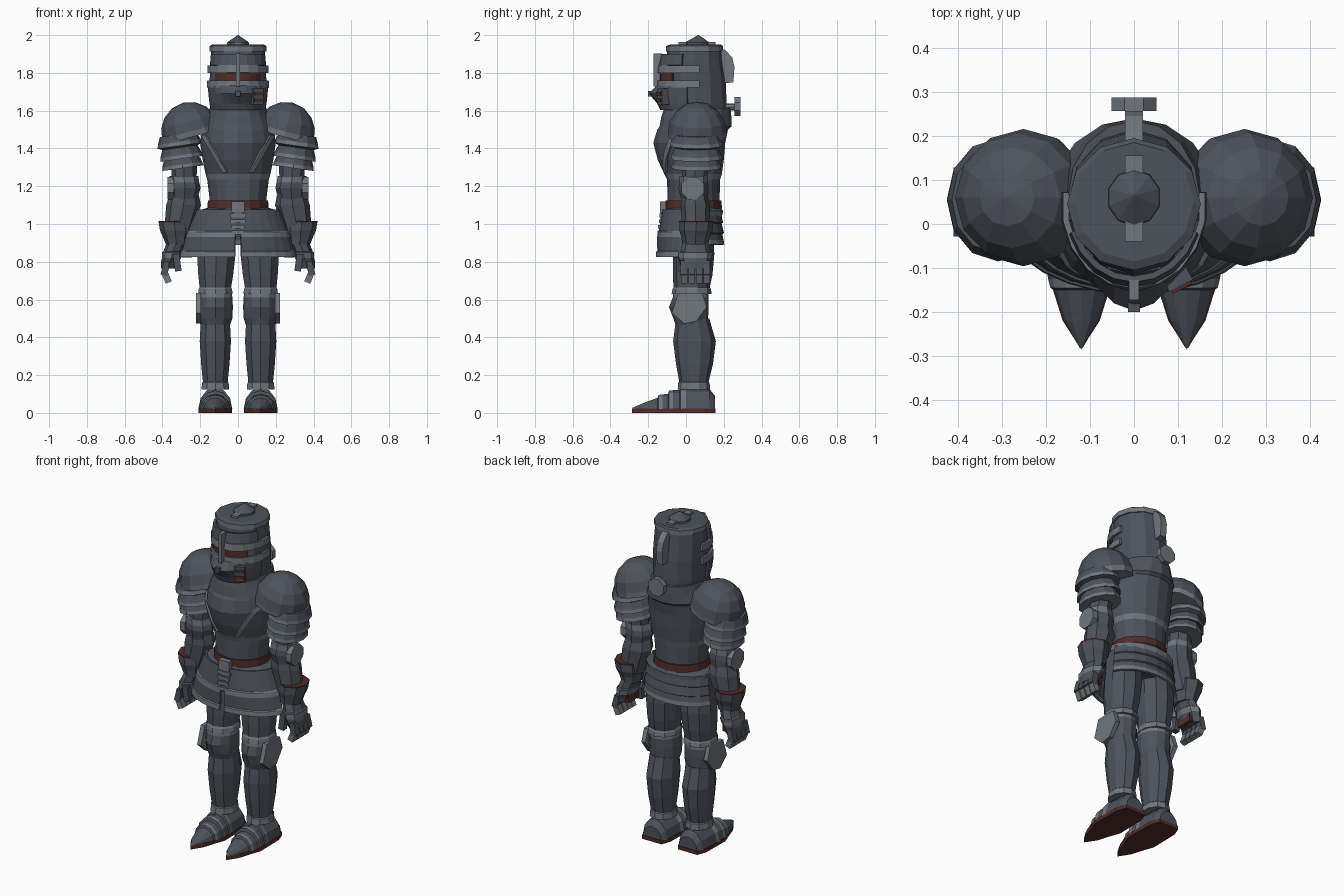
import bpy, bmesh, math
from mathutils import Matrix, Vector

STEEL, TRIM, BROWN = 0, 1, 2
MATS = []
for nm, col in (("dark_steel", (0.075, 0.085, 0.105)), ("light_steel", (0.165, 0.185, 0.21)),
                ("dark_leather", (0.085, 0.026, 0.022))):
    m = bpy.data.materials.new(nm)
    m.diffuse_color = (*col, 1)
    MATS.append(m)


def finish(name, bm, mirror=False, thick=0):
    bmesh.ops.recalc_face_normals(bm, faces=bm.faces[:])
    me = bpy.data.meshes.new(name)
    bm.to_mesh(me)
    bm.free()
    for m in MATS:
        me.materials.append(m)
    ob = bpy.data.objects.new(name, me)
    bpy.context.collection.objects.link(ob)
    if thick:
        s = ob.modifiers.new("thickness", 'SOLIDIFY')
        s.thickness, s.offset = thick, 0
    if mirror:
        ob.modifiers.new("mirror", 'MIRROR')
    return ob


def loft(name, rings, mats={}, closed=True, mirror=False, base=STEEL):
    """Skin a list of point rings; mats maps band index to material."""
    bm = bmesh.new()
    vs = [[bm.verts.new(p) for p in r] for r in rings]
    n = len(rings[0])
    for i in range(len(vs) - 1):
        for j in range(n if closed else n - 1):
            k = (j + 1) % n
            f = bm.faces.new((vs[i][j], vs[i][k], vs[i + 1][k], vs[i + 1][j]))
            f.material_index = mats.get(i, base)
    if closed:
        for i, r in ((0, vs[0]), (len(vs) - 2, vs[-1])):
            bm.faces.new(r).material_index = mats.get(i, base)
    return finish(name, bm, mirror, 0 if closed else 0.014)


def tube(name, rows, n=12, mats={}, arc=None, mirror=False, M=Matrix(), base=STEEL):
    """Rows are (z, cx, cy, rx, ry[, front peak]); arc in degrees, 270 is the front."""
    a0, a1 = arc or (-90, 270)
    cnt = n + 1 if arc else n
    rings = []
    for z, cx, cy, rx, ry, *pk in rows:
        ring = []
        for j in range(cnt):
            a = math.radians(a0 + (a1 - a0) * j / n)
            peak = pk[0] * max(0, -math.sin(a)) ** 6 if pk else 0
            ring.append(M @ Vector((cx + rx * math.cos(a), cy + ry * math.sin(a) - peak, z)))
        rings.append(ring)
    return loft(name, rings, mats, not arc, mirror, base)


def prism(name, pts, axis, lo, hi, mat=STEEL, mirror=False):
    def put(p, d):
        return (d, p[0], p[1]) if axis == 'x' else (p[0], d, p[1]) if axis == 'y' else (p[0], p[1], d)
    return loft(name, [[put(p, lo) for p in pts], [put(p, hi) for p in pts]], {}, True, mirror, mat)


def box(name, c, s, mat=STEEL, rz=0, ry=0, mirror=False):
    bm = bmesh.new()
    M = (Matrix.Translation(c) @ Matrix.Rotation(math.radians(rz), 4, 'Z')
         @ Matrix.Rotation(math.radians(ry), 4, 'Y') @ Matrix.Diagonal((*s, 1)))
    bmesh.ops.create_cube(bm, size=1, matrix=M)
    for f in bm.faces:
        f.material_index = mat
    return finish(name, bm, mirror)


def disc(cx, cy, r, n, turn=0):
    return [(cx + r * math.cos(math.tau * (i + turn) / n), cy + r * math.sin(math.tau * (i + turn) / n))
            for i in range(n)]


def tilt(c, deg):
    return Matrix.Translation(c) @ Matrix.Rotation(math.radians(deg), 4, 'Y')


# Helm shell, cap and crest
tube("helm", [(1.57, 0, .05, .145, .165), (1.64, 0, .05, .148, .165), (1.76, 0, .05, .15, .16),
              (1.86, 0, .045, .147, .15), (1.92, 0, .045, .142, .145)])
tube("helm_cap", [(1.913, 0, .045, .152, .15), (1.942, 0, .045, .152, .15), (1.95, 0, .05, .135, .135)], mats={0: TRIM})
tube("helm_spike", [(1.945, 0, .06, .062, .065), (1.962, 0, .06, .06, .063), (2.0, 0, .065, .002, .002)], n=10)
box("crest_strip", (0, .058, 1.955), (.04, .195, .016), TRIM)
prism("rear_crest", [(.17, 1.93), (.21, 1.92), (.245, 1.88), (.257, 1.83), (.25, 1.75), (.2, 1.745)],
      'x', -.02, .02, TRIM)
prism("rondel_stem", disc(0, 1.62, .018, 8), 'y', .18, .27, TRIM)
prism("rondel", disc(0, 1.622, .055, 8, .5), 'y', .257, .288, TRIM)

# Visor: eye slit, bands, nose bar and pointed lower mask
tube("eye_slit", [(1.755, 0, .04, .15, .172), (1.81, 0, .04, .15, .172)], n=8, arc=(220, 320), base=BROWN)
tube("brow_band", [(1.8, 0, .04, .157, .185), (1.84, 0, .04, .157, .18)], n=10, arc=(170, 370), base=TRIM)
tube("cheek_band", [(1.722, 0, .04, .16, .187), (1.76, 0, .04, .158, .185)], n=10, arc=(170, 370), base=TRIM)
tube("brow_plate", [(1.84, 0, .04, .15, .177), (1.9, 0, .04, .146, .165)], n=8, arc=(200, 340))
tube("lower_mask", [(1.605, 0, .04, .14, .17), (1.64, 0, .04, .147, .185), (1.69, 0, .04, .152, .19, .04),
                    (1.73, 0, .04, .157, .188)], n=10, arc=(190, 350))
box("nose_bar", (0, -.15, 1.815), (.022, .045, .175), TRIM)
box("mask_tip", (0, -.188, 1.69), (.028, .024, .03))
box("breath_plate", (.098, -.123, 1.675), (.06, .04, .085), STEEL, 28)
for z in (1.655, 1.69):
    box("breath_slot", (.1, -.127, z), (.05, .045, .017), BROWN, 28)

# Breastplate, backplate and collar
TORSO = [(1.06, 0, .04, .165, .14, 0), (1.13, 0, .04, .15, .138, 0), (1.235, 0, .04, .163, .14, 0),
         (1.265, 0, .04, .172, .15, .005), (1.34, 0, .035, .187, .165, .02), (1.43, 0, .03, .2, .178, .025),
         (1.5, 0, .04, .19, .182, .01), (1.515, 0, .05, .19, .19, 0), (1.57, 0, .055, .162, .185, 0),
         (1.615, 0, .06, .15, .175, 0)]
tube("torso", TORSO, n=16, mats={2: TRIM})


def chest(x, z):
    for a, b in zip(TORSO, TORSO[1:]):
        if a[0] <= z <= b[0]:
            t = (z - a[0]) / (b[0] - a[0])
            _, _, cy, rx, ry, pk = [p + (q - p) * t for p, q in zip(a, b)]
            s = math.sqrt(max(.05, 1 - (x / rx) ** 2))
            return Vector((x, cy - ry * s - pk * s ** 6 - .003, z))


# Diagonal chest ribs
ribs = [[chest(.068 + .112 * t + o, 1.275 + .195 * t) for t in (i / 6 for i in range(7))] for o in (-.012, .012)]
loft("chest_rib", ribs, {}, False, True, TRIM)

# Belt, buckle and hanging strap
tube("belt", [(1.083, 0, .04, .163, .15), (1.125, 0, .04, .159, .148)], n=16, base=BROWN)
tube("hip_flange", [(1.04, 0, .04, .205, .15), (1.068, 0, .04, .215, .157), (1.085, 0, .04, .165, .145)],
     n=16, mats={0: TRIM})
box("buckle", (0, -.122, 1.09), (.07, .03, .06), TRIM)
for i in range(4):
    box("strap_plate", (0, -.128 - .004 * i, 1.045 - .03 * i), (.085 - .008 * i, .022, .02), TRIM)
box("strap", (0, -.125, 1.0), (.04, .02, .14))

# Skirt plates: two at the front, layered plate at the back
tube("front_skirt", [(1.075, 0, .04, .215, .16), (.96, 0, .04, .262, .178), (.955, 0, .04, .267, .184),
                     (.93, 0, .04, .274, .186), (.855, 0, .04, .295, .186), (.85, 0, .04, .3, .192),
                     (.825, 0, .04, .306, .193)], n=6, mats={1: TRIM, 2: TRIM, 4: TRIM, 5: TRIM},
     arc=(273, 350), mirror=True)
tube("back_skirt", [(1.07, 0, .04, .2, .135), (1.01, 0, .04, .215, .15), (1.005, 0, .04, .21, .142),
                    (.955, 0, .04, .22, .155), (.95, 0, .04, .215, .146), (.915, 0, .04, .222, .152),
                    (.89, 0, .04, .225, .156)], n=8, mats={5: TRIM}, arc=(15, 165))
tube("pelvis", [(.93, 0, .04, .11, .09), (1.07, 0, .04, .165, .13)])

# Shoulder domes and flared lames
tube("shoulder_dome", [(-.025, 0, 0, .153, .152), (.005, 0, 0, .156, .156), (.06, 0, 0, .146, .146),
                       (.11, 0, 0, .115, .115), (.148, 0, 0, .065, .065), (.162, 0, 0, .003, .003)],
     n=12, mats={0: TRIM}, mirror=True, M=tilt((.25, .06, 1.485), 15))
lames, lmats = [], {}
for i, z in enumerate((1.46, 1.39, 1.34)):
    w = .112 - .004 * i
    lames += [(z, 0, 0, w - .014, w + .008), (z - .04, 0, 0, w + .002, w + .024), (z - .06, 0, 0, w + .006, w + .028)]
    lmats[3 * i + 1] = TRIM
tube("shoulder_lames", [(z - 1.36, *r) for z, *r in lames], mats=lmats, mirror=True, M=tilt((.303, .055, 1.375), 8))

# Arms, elbows and gauntlets
tube("upper_arm", [(1.4, .285, .05, .07, .075), (1.2, .285, .045, .065, .065)], n=8, mirror=True)
tube("elbow", [(1.13, .285, .045, .068, .07), (1.19, .28, .04, .082, .08), (1.22, .283, .04, .078, .075),
               (1.255, .287, .04, .077, .074)], n=8, mats={2: TRIM}, mirror=True)
prism("elbow_wing", disc(.035, 1.19, .064, 8, .5), 'x', .34, .372, TRIM, True)
tube("forearm", [(1.165, .285, .045, .075, .065), (1.1, .288, .05, .092, .078), (.95, .32, .05, .072, .07)],
     n=8, mirror=True)
tube("gauntlet_cuff", [(.89, .325, .05, .056, .068), (.93, .33, .05, .067, .075), (.965, .333, .053, .08, .088),
                       (1.008, .337, .055, .083, .09), (1.016, .337, .055, .085, .092)],
     n=8, mats={3: BROWN}, mirror=True)
tube("hand", [(.765, .368, .05, .04, .078), (.8, .36, .05, .048, .082), (.82, .352, .05, .05, .088),
              (.85, .346, .05, .056, .09), (.855, .345, .05, .05, .08), (.9, .328, .05, .05, .068)],
     n=8, mats={2: TRIM}, mirror=True)
box("palm", (.33, .05, .8), (.03, .1, .07), BROWN, mirror=True)
for i in range(4):
    y = -.01 + .04 * i
    box("finger_upper", (.384, y, .765), (.035, .036, .075), STEEL, 0, -14, True)
    box("finger_tip", (.378, y, .718), (.034, .034, .06), TRIM, 0, 22, True)
box("thumb", (.322, -.025, .795), (.035, .035, .09), STEEL, 0, 8, True)

# Legs
tube("thigh", [(1.04, .105, .04, .1, .1), (.84, .115, .04, .107, .11), (.73, .118, .035, .097, .105),
               (.665, .12, .03, .088, .096), (.655, .12, .03, .093, .102), (.63, .12, .03, .096, .106)],
     n=10, mats={3: TRIM, 4: TRIM}, mirror=True)
tube("knee", [(.465, .12, .025, .078, .08), (.5, .12, .025, .09, .092), (.56, .12, .025, .093, .095, .02),
              (.61, .12, .025, .09, .095), (.64, .12, .025, .088, .092)], n=12, mats={3: TRIM}, mirror=True)
prism("knee_wing", [(-.04, .635), (.085, .635), (.11, .56), (.055, .485), (-.01, .472), (-.075, .53)],
      'x', .195, .222, TRIM, True)
tube("shin", [(.5, .12, .035, .08, .088), (.38, .12, .045, .087, .113), (.26, .12, .045, .079, .098),
              (.165, .12, .042, .069, .078), (.16, .12, .042, .074, .083), (.125, .12, .042, .077, .086)],
     n=10, mats={3: TRIM, 4: TRIM}, mirror=True)

# Feet: arched overlapping plates on a flat pointed sole
feet = [(.153, .062, .07), (.125, .08, .105), (.0, .086, .11), (-.03, .09, .115), (-.035, .084, .1),
        (-.07, .085, .1), (-.09, .088, .098), (-.095, .08, .08), (-.125, .075, .078), (-.145, .07, .075),
        (-.15, .062, .06), (-.22, .04, .034), (-.282, .003, .008)]
loft("foot", [[(.12 + w * math.cos(math.pi * j / 6), y, .02 + h * math.sin(math.pi * j / 6)) for j in range(7)]
              for y, w, h in feet], {2: TRIM, 5: TRIM, 8: TRIM}, True, True)
half = [(.065, .157), (.086, .1), (.089, -.08), (.064, -.15), (.042, -.22)]
prism("sole", [(.12 + w, y) for w, y in half] + [(.12, -.285)] + [(.12 - w, y) for w, y in reversed(half)],
      'z', 0, .022, BROWN, True)
